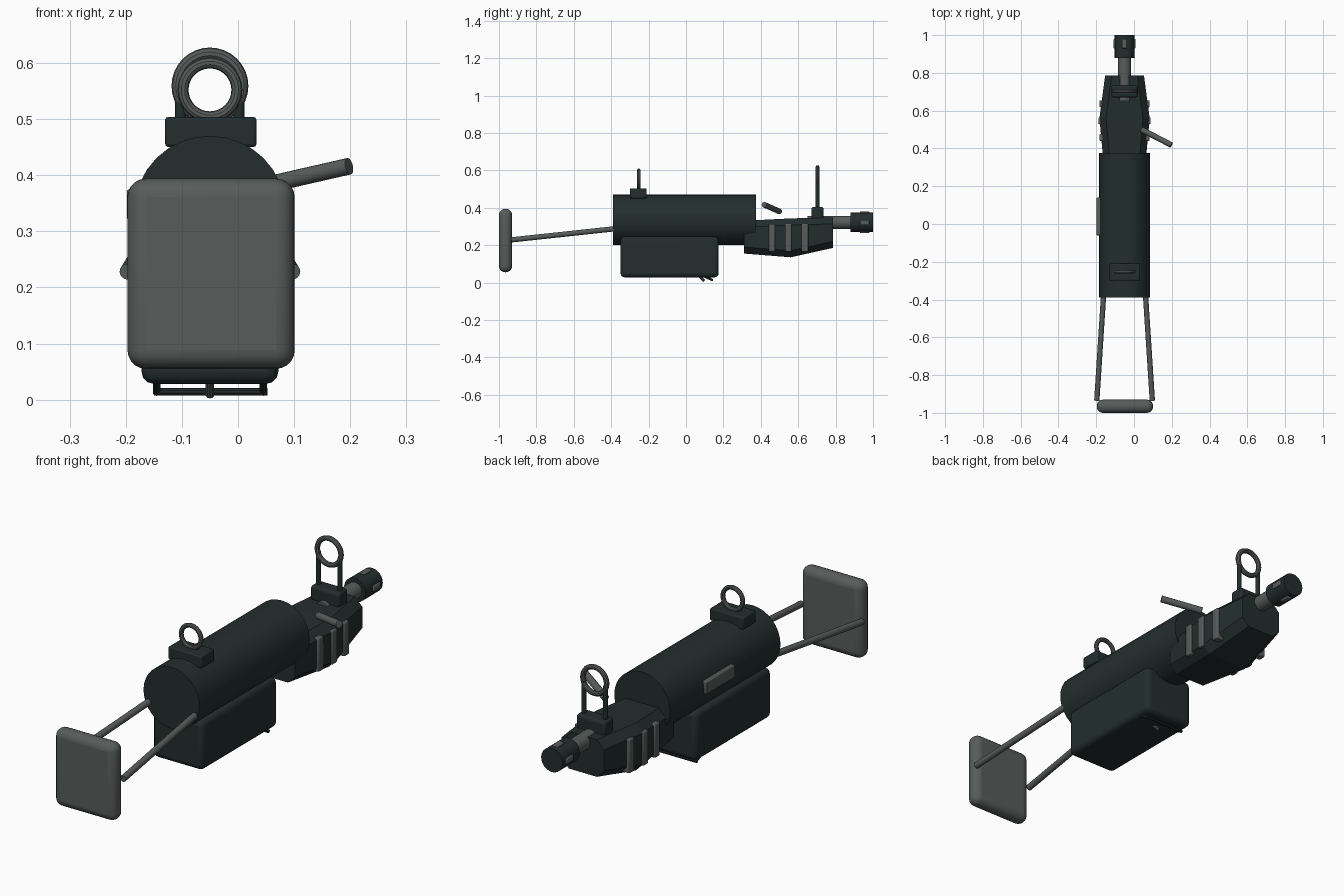
import bpy, bmesh, math
from mathutils import Vector

if "Cube" in bpy.data.objects:
    bpy.data.objects.remove(bpy.data.objects["Cube"])

CX = -0.05  # centre line of the body


def material(name, rgb):
    m = bpy.data.materials.new(name)
    m.diffuse_color = (*rgb, 1)
    m.use_nodes = True
    m.node_tree.nodes["Principled BSDF"].inputs["Base Color"].default_value = m.diffuse_color
    return m


DARK = material("dark_green_black", (0.017, 0.027, 0.027))
GREY = material("steel_grey", (0.095, 0.108, 0.105))


def finish(name, mat, smooth=True):
    o = bpy.context.object
    o.name = name
    o.data.materials.append(mat)
    if smooth:
        bpy.ops.object.shade_smooth_by_angle(angle=math.radians(35))
    return o


def box(name, mat, lo, hi, bevel=0.0, segs=3):
    lo, hi = Vector(lo), Vector(hi)
    bpy.ops.mesh.primitive_cube_add(size=1, location=(lo + hi) / 2)
    o = bpy.context.object
    o.scale = hi - lo
    bpy.ops.object.transform_apply(location=False, rotation=False, scale=True)
    if bevel:
        b = o.modifiers.new("round", 'BEVEL')
        b.width, b.segments = bevel, segs
    return finish(name, mat)


def rod(name, mat, a, b, r, sides=16):
    a, b = Vector(a), Vector(b)
    bpy.ops.mesh.primitive_cylinder_add(vertices=sides, radius=r, depth=(b - a).length,
                                        location=(a + b) / 2)
    bpy.context.object.rotation_euler = (b - a).to_track_quat('Z', 'Y').to_euler()
    return finish(name, mat)


def ring(name, loc, major, minor):
    bpy.ops.mesh.primitive_torus_add(location=loc, rotation=(math.pi / 2, 0, 0), major_radius=major,
                                     minor_radius=minor, major_segments=32, minor_segments=10)
    return finish(name, GREY)


# main tube and magazine housing
rod("receiver_tube", DARK, (CX, -0.39, 0.335), (CX, 0.375, 0.335), 0.135, 32)
box("magazine_box", DARK, (-0.172, -0.35, 0.028), (0.072, 0.175, 0.245), 0.022)

# handguard: eight-sided sections (y, half width, bottom, top)
bm = bmesh.new()
loops = []
for y, w, z0, z1 in [(0.31, 0.11, 0.155, 0.33), (0.56, 0.133, 0.135, 0.343), (0.785, 0.103, 0.185, 0.348)]:
    c = 0.035
    pts = [(-w + c, z0), (w - c, z0), (w, z0 + c), (w, z1 - c),
           (w - c, z1), (-w + c, z1), (-w, z1 - c), (-w, z0 + c)]
    loops.append([bm.verts.new((CX + x, y, z)) for x, z in pts])
for p, q in zip(loops, loops[1:]):
    for i in range(8):
        j = (i + 1) % 8
        bm.faces.new((p[i], p[j], q[j], q[i]))
bm.faces.new(loops[0])
bm.faces.new(loops[-1])
bmesh.ops.recalc_face_normals(bm, faces=bm.faces)
mesh = bpy.data.meshes.new("handguard")
bm.to_mesh(mesh)
bm.free()
guard = bpy.data.objects.new("handguard", mesh)
bpy.context.collection.objects.link(guard)
mesh.materials.append(DARK)

# grip ribs on both sides
for i, (y, out) in enumerate([(0.458, 0.133), (0.546, 0.138), (0.636, 0.133)]):
    for s in (-1, 1):
        xs = sorted((CX + s * 0.09, CX + s * out))
        box(f"grip_rib_{i}_{s}", GREY, (xs[0], y - 0.018, 0.165), (xs[1], y + 0.018, 0.313), 0.005, 2)

# barrel and muzzle with four lugs
rod("barrel", GREY, (CX, 0.65, 0.322), (CX, 0.9, 0.322), 0.035, 24)
rod("muzzle", DARK, (CX, 0.88, 0.322), (CX, 1.0, 0.322), 0.052, 24)
for s in (-1, 1):
    box(f"muzzle_side_lug_{s}", GREY, (CX + s * 0.05 - 0.008, 0.93, 0.309),
        (CX + s * 0.05 + 0.008, 0.98, 0.335), 0.004, 2)
    box(f"muzzle_upright_lug_{s}", GREY, (CX - 0.013, 0.93, 0.322 + s * 0.05 - 0.008),
        (CX + 0.013, 0.98, 0.322 + s * 0.05 + 0.008), 0.004, 2)

# front sight
box("front_sight_base", DARK, (-0.12, 0.67, 0.335), (0.02, 0.735, 0.405), 0.012)
for s in (-1, 1):
    rod(f"front_sight_post_{s}", DARK, (CX + s * 0.052, 0.703, 0.39), (CX + s * 0.052, 0.703, 0.545), 0.01, 12)
ring("front_sight_ring", (CX, 0.703, 0.559), 0.0575, 0.011)

# rear sight
box("rear_sight_base", DARK, (-0.13, -0.3, 0.45), (0.033, -0.21, 0.504), 0.006, 2)
ring("rear_sight_ring", (CX, -0.253, 0.552), 0.048, 0.0098)

# charging handle and ejection plate
rod("charging_handle", GREY, (0.04, 0.5, 0.38), (0.198, 0.418, 0.416), 0.015)
box("side_plate", GREY, (-0.198, -0.06, 0.32), (-0.165, 0.14, 0.375), 0.004, 2)

# stock: two struts and butt plate
for s in (-1, 1):
    rod(f"stock_strut_{s}", GREY, (CX + s * 0.108, -0.33, 0.293), (CX + s * 0.147, -0.935, 0.228), 0.014)
box("butt_plate", GREY, (-0.197, -1.0, 0.055), (0.101, -0.93, 0.394), 0.033, 5)

# trigger and wire guard under the magazine
rod("trigger", GREY, (CX, 0.07, 0.035), (CX, 0.098, 0.008), 0.008, 10)
rod("wire_crossbar", DARK, (-0.15, 0.138, 0.014), (0.053, 0.138, 0.014), 0.007, 10)
for s in (-1, 1):
    rod(f"wire_leg_{s}", DARK, (CX + s * 0.095, 0.1, 0.033), (CX + s * 0.095, 0.142, 0.013), 0.007, 10)
